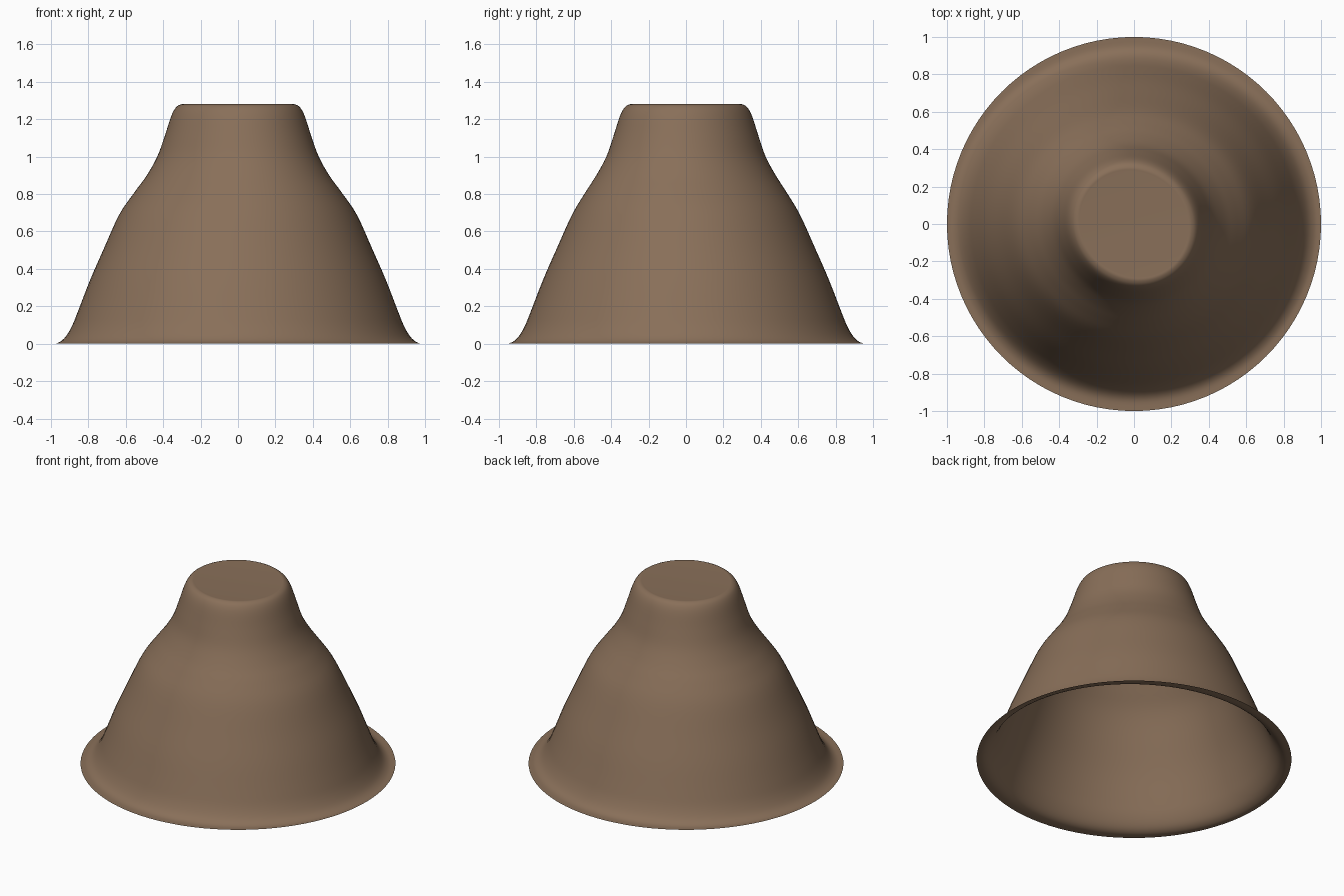
import bpy, bmesh, math
from mathutils import Vector

if "Cube" in bpy.data.objects:
    bpy.data.objects.remove(bpy.data.objects["Cube"])

# Slope profile: mean radius, height, x/y stretch, diagonal stretch
PROFILE = [
    (1.00, 0.000, 0.000, 0.000), (0.955, 0.003, 0.012, 0.000),
    (0.915, 0.030, 0.013, 0.000), (0.877, 0.090, 0.013, 0.000),
    (0.840, 0.180, 0.013, 0.000), (0.778, 0.340, 0.013, 0.000),
    (0.708, 0.500, 0.013, 0.002), (0.622, 0.690, 0.013, 0.006),
    (0.545, 0.810, 0.008, 0.012), (0.483, 0.900, 0.004, 0.014),
    (0.428, 1.000, 0.003, 0.014), (0.389, 1.110, 0.002, 0.012),
    (0.355, 1.215, 0.002, 0.012), (0.330, 1.262, 0.002, 0.012),
    (0.305, 1.279, 0.002, 0.012), (0.285, 1.280, 0.002, 0.012),
]
SEGMENTS = 96
STEPS = 4


def smooth_profile(points):
    """Catmull-Rom curve through the profile points."""
    pts = [Vector(p) for p in points]
    pts = [pts[0]] + pts + [pts[-1]]
    out = []
    for i in range(1, len(pts) - 2):
        a, b, c, d = pts[i - 1:i + 3]
        for k in range(STEPS):
            t = k / STEPS
            out.append(0.5 * (2 * b + (c - a) * t
                              + (2 * a - 5 * b + 4 * c - d) * t * t
                              + (3 * b - a - 3 * c + d) * t ** 3))
    out.append(pts[-1])
    return out


# Open-bottomed hill with a flat top, slightly oval and twisting with height
bm = bmesh.new()
rings = []
for r, z, a, b in smooth_profile(PROFILE):
    ring = []
    for s in range(SEGMENTS):
        t = 2 * math.pi * s / SEGMENTS
        rad = r + a * math.cos(2 * t) - b * math.sin(2 * t)
        ring.append(bm.verts.new((rad * math.cos(t), rad * math.sin(t), max(z, 0))))
    rings.append(ring)
for low, high in zip(rings, rings[1:]):
    for s in range(SEGMENTS):
        n = (s + 1) % SEGMENTS
        bm.faces.new((low[s], low[n], high[n], high[s]))
bm.faces.new(rings[-1])  # flat summit

mesh = bpy.data.meshes.new("hill")
bm.to_mesh(mesh)
bm.free()
mesh.shade_smooth()
hill = bpy.data.objects.new("hill", mesh)
bpy.context.collection.objects.link(hill)

# Earth brown
mat = bpy.data.materials.new("earth")
mat.diffuse_color = (0.25, 0.16, 0.10, 1)
mat.use_nodes = True
mat.node_tree.nodes["Principled BSDF"].inputs["Base Color"].default_value = mat.diffuse_color
mesh.materials.append(mat)
